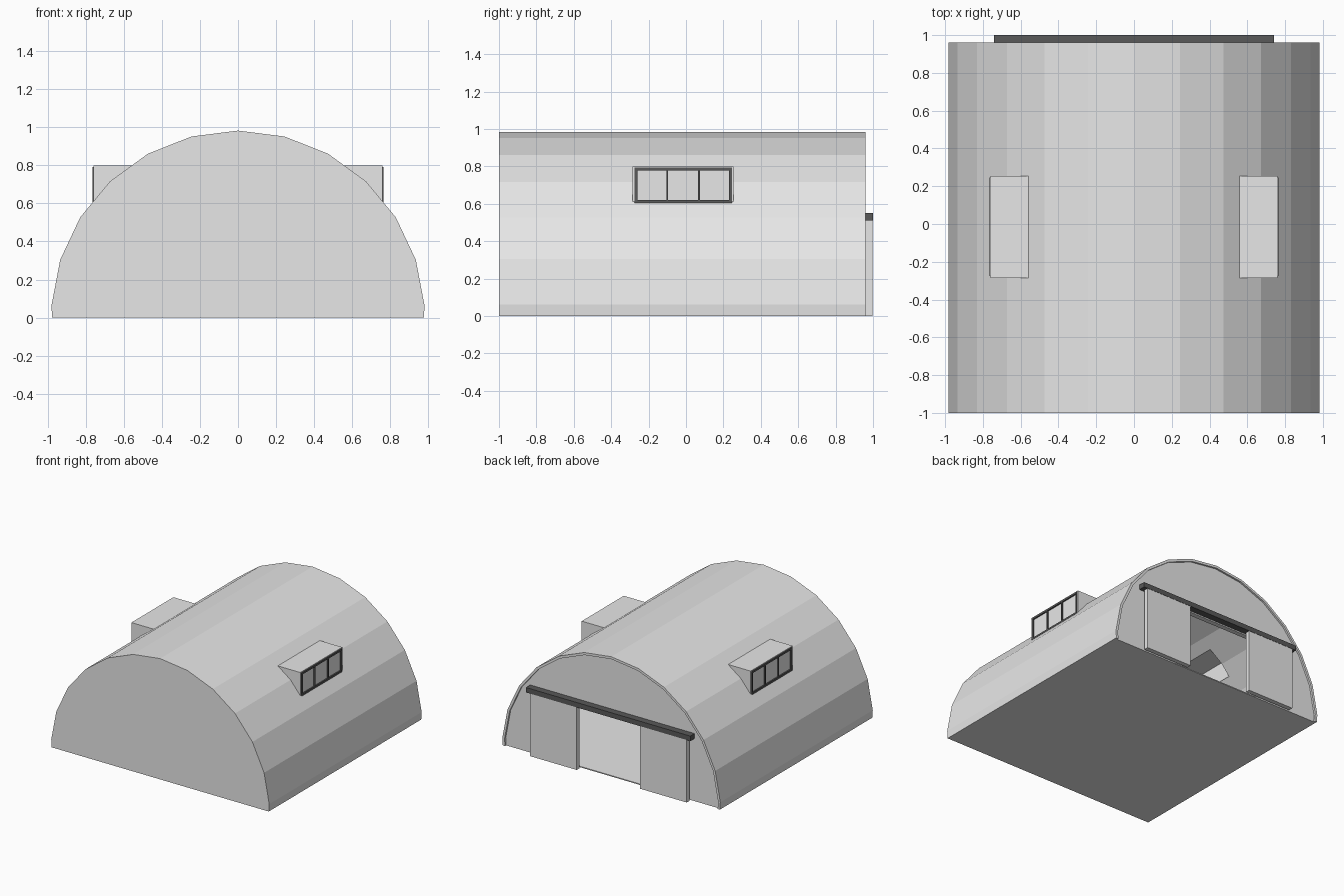
import bpy, bmesh, math

cube = bpy.data.objects.get("Cube")
if cube:
    bpy.data.objects.remove(cube, do_unlink=True)


def material(name, value):
    m = bpy.data.materials.new(name)
    m.use_nodes = True
    color = (value, value, value, 1)
    m.diffuse_color = color
    m.node_tree.nodes["Principled BSDF"].inputs["Base Color"].default_value = color
    return m


light_grey = material("light_grey", 0.8)
dark_grey = material("dark_grey", 0.1)


def prism(name, profile, y0, y1, mat):
    """Extrude a closed (x, z) profile along y."""
    bm = bmesh.new()
    face = bm.faces.new([bm.verts.new((x, y0, z)) for x, z in profile])
    ext = bmesh.ops.extrude_face_region(bm, geom=[face])
    for v in ext["geom"]:
        if isinstance(v, bmesh.types.BMVert):
            v.co.y = y1
    bmesh.ops.recalc_face_normals(bm, faces=bm.faces)
    mesh = bpy.data.meshes.new(name)
    bm.to_mesh(mesh)
    bm.free()
    ob = bpy.data.objects.new(name, mesh)
    bpy.context.collection.objects.link(ob)
    mesh.materials.append(mat)
    return ob


def box(name, x0, x1, y0, y1, z0, z1, mat):
    return prism(name, [(x0, z0), (x1, z0), (x1, z1), (x0, z1)], y0, y1, mat)


def arch(r, sides=25):
    """Regular polygon with a corner on top, cut off at the ground."""
    step = math.tau / sides
    half = [(r * math.sin(k * step), r * math.cos(k * step)) for k in range(8)]
    (xa, za), (xb, zb) = half[6:]
    half[7] = (xa + (xb - xa) * za / (za - zb), 0)
    return [(-x, z) for x, z in reversed(half)] + half[1:]


def cut(ob, cutter):
    cutter.hide_render = True
    cutter.hide_set(True)
    mod = ob.modifiers.new("opening", "BOOLEAN")
    mod.object = cutter
    mod.operation = "DIFFERENCE"
    mod.solver = "EXACT"


R, INNER = 0.983, 0.963
BACK = 0.945

# Vaulted shell, end walls and floor
shell = prism("vaulted_shell", arch(R) + arch(INNER)[::-1], -1, 0.96, light_grey)
prism("front_wall", arch(INNER), -1, -0.98, light_grey)
box("floor", -0.96, 0.96, -0.98, BACK, 0, 0.008, light_grey)

# Back wall is a single profile that steps around the door opening
doorway = [(0.4, 0), (0.4, 0.5), (-0.4, 0.5), (-0.4, 0)]
prism("back_wall", arch(INNER) + doorway, 0.905, BACK, light_grey)

# Sliding doors and their rail
box("door_rail", -0.74, 0.74, BACK, 1, 0.51, 0.55, dark_grey)
for side, x0 in (("left", 0.285), ("right", -0.705)):
    box(side + "_sliding_door", x0, x0 + 0.42, 0.96, 0.998, 0, 0.51, light_grey)

# Dormer windows on both sides
Y0, Y1 = -0.285, 0.255
for side, s in (("left", 1), ("right", -1)):
    def part(name, x0, x1, y0, y1, z0, z1, mat):
        return box(side + "_" + name, s * x0, s * x1, y0, y1, z0, z1, mat)

    cut(shell, part("dormer_cutter", 0.3, 0.9, Y0 + 0.02, Y1 - 0.02, 0.62, 0.785, light_grey))
    part("dormer_roof", 0.555, 0.76, Y0, Y1, 0.785, 0.8, light_grey)
    part("dormer_pane", 0.74, 0.755, Y0 + 0.01, Y1 - 0.01, 0.605, 0.79, light_grey)

    cheek = [(s * x, z) for x, z in ((0.555, 0.8), (0.76, 0.8), (0.76, 0.6), (0.67, 0.71))]
    for end, y in (("front", Y0), ("back", Y1 - 0.015)):
        prism(side + "_dormer_cheek_" + end, cheek, y, y + 0.015, light_grey)

    # Frame: sill, head and four upright bars
    f0, f1 = Y0 + 0.01, Y1 - 0.01
    for name, z in (("sill", 0.605), ("head", 0.778)):
        part("window_" + name, 0.75, 0.766, f0, f1, z, z + 0.015, dark_grey)
    for i in range(4):
        w = 0.015 if i in (0, 3) else 0.01
        y = f0 + (f1 - f0 - w) * i / 3
        part("window_bar_%d" % (i + 1), 0.75, 0.765, y, y + w, 0.606, 0.792, dark_grey)
